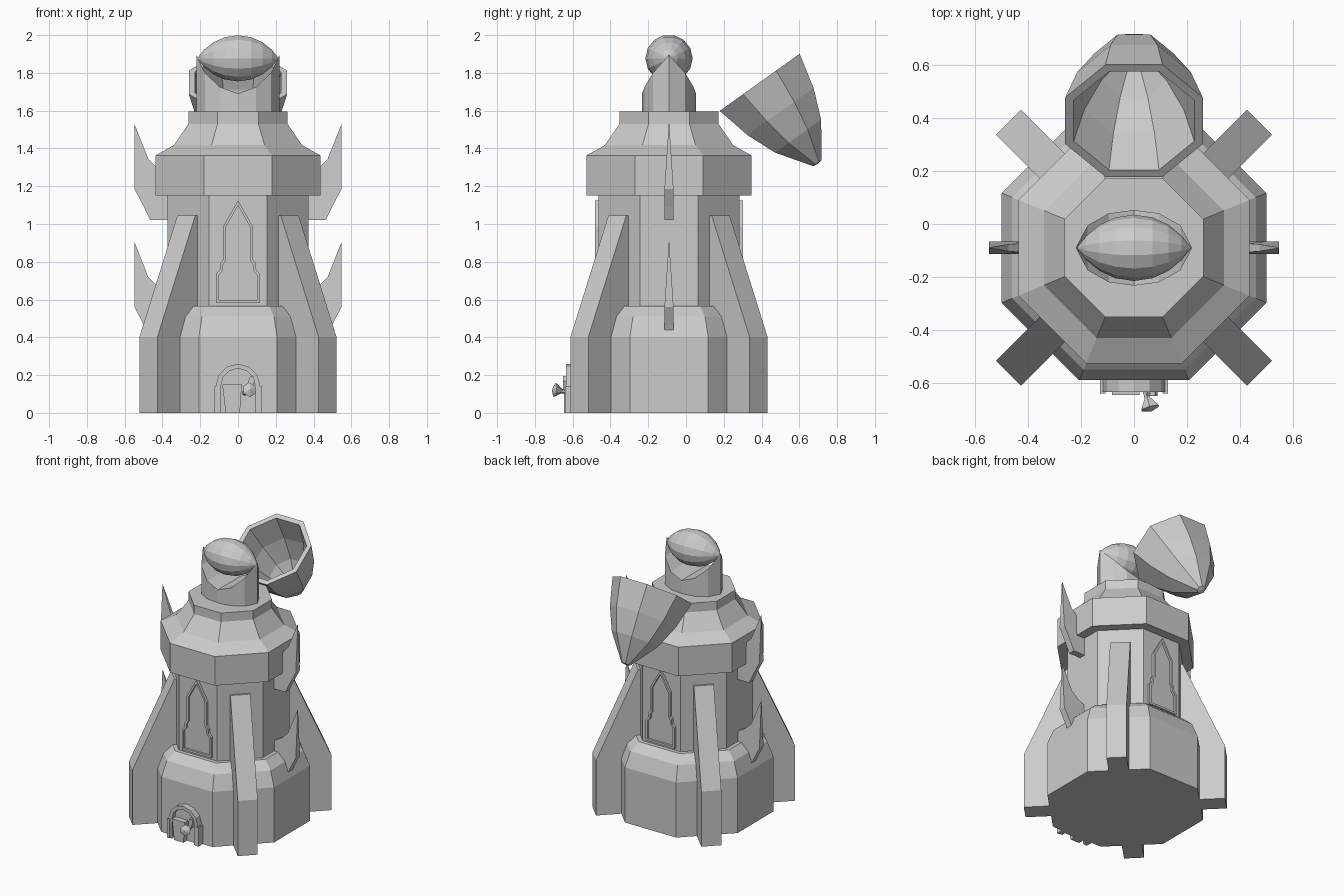
import bpy, bmesh
from math import pi, cos, sin, radians
from mathutils import Matrix, Vector

if "Cube" in bpy.data.objects:
    bpy.data.objects.remove(bpy.data.objects["Cube"])

CY = -0.09  # y of the tower axis


def finish(name, bm, mat=Matrix()):
    bmesh.ops.remove_doubles(bm, verts=bm.verts, dist=1e-5)
    bmesh.ops.recalc_face_normals(bm, faces=bm.faces)
    bm.transform(mat)
    me = bpy.data.meshes.new(name)
    bm.to_mesh(me)
    bm.free()
    ob = bpy.data.objects.new(name, me)
    bpy.context.collection.objects.link(ob)
    return ob


def lathe(name, profile, n=8, mat=Matrix()):
    """Revolve (apothem, z) points into an n-sided faceted solid."""
    bm = bmesh.new()
    rings = []
    for r, z in profile:
        k = r / cos(pi / n)
        rings.append([bm.verts.new((k * cos(2 * pi * (i + .5) / n), k * sin(2 * pi * (i + .5) / n), z))
                      for i in range(n)])
    for a, b in zip(rings, rings[1:]):
        for i in range(n):
            j = (i + 1) % n
            bm.faces.new((a[i], a[j], b[j], b[i]))
    return finish(name, bm, mat)


def prism(name, pts, a, b, mat=Matrix(), taper=None):
    """Extrude an (x, z) outline between y=a and y=b; taper(z) scales the thickness."""
    bm = bmesh.new()
    t = taper or (lambda z: 1)
    A = [bm.verts.new((x, a * t(z), z)) for x, z in pts]
    B = [bm.verts.new((x, b * t(z), z)) for x, z in pts]
    bm.faces.new(A)
    bm.faces.new(B)
    for i in range(len(pts)):
        j = (i + 1) % len(pts)
        bm.faces.new((A[i], A[j], B[j], B[i]))
    return finish(name, bm, mat)


def frame(name, outer, inner, a, b, mat=Matrix(), closed=True):
    """Raised rim between two matching (x, z) outlines."""
    bm = bmesh.new()
    L = [[bm.verts.new((x, y, z)) for x, z in o]
         for o, y in ((outer, a), (outer, b), (inner, b), (inner, a))]
    n = len(outer)
    for k in range(4):
        for i in range(n if closed else n - 1):
            j = (i + 1) % n
            bm.faces.new((L[k][i], L[k][j], L[(k + 1) % 4][j], L[(k + 1) % 4][i]))
    if not closed:
        for i in (0, n - 1):
            bm.faces.new([l[i] for l in L])
    return finish(name, bm, mat)


def mirror(half):
    return half + [(-x, z) for x, z in reversed(half) if x > 1e-6]


axis = Matrix.Translation((0, CY, 0))

# Tower body: base, shaft and crown as octagonal lathes
lathe("base", [(0, 0), (.5, 0), (.5, .403), (.46, .51), (.40, .565), (0, .565)], mat=axis)
lathe("shaft", [(0, .5), (.372, .5), (.372, 1.2), (0, 1.2)], mat=axis)
lathe("crown", [(0, 1.15), (.437, 1.15), (.437, 1.363), (.34, 1.417), (.262, 1.53),
                (.262, 1.595), (0, 1.595)], mat=axis)

# Four diagonal buttresses
for k in range(4):
    prism("buttress", [(.3, 0), (.67, 0), (.67, .403), (.387, 1.045), (.3, 1.045)], -.067, .067,
          axis @ Matrix.Rotation(radians(45 + 90 * k), 4, 'Z'))

# Two tapering spikes on each side
spike = [(.33, 1.02), (.465, 1.02), (.498, 1.09), (.548, 1.185), (.548, 1.53),
         (.475, 1.345), (.43, 1.3), (.33, 1.24)]
for side in (0, pi):
    for dz in (0, -.625):
        prism("side_spike", spike, -.024, .024,
              axis @ Matrix.Translation((0, 0, dz)) @ Matrix.Rotation(side, 4, 'Z'),
              lambda z: 1 if z < 1.19 else max(.05, (1.53 - z) / .34))

# Stepped pointed windows, front and back
win = mirror([(.117, .583), (.117, .735), (.095, .76), (.095, .79), (.08, .81), (.08, .985), (0, 1.125)])
win_in = mirror([(.103, .598), (.103, .728), (.081, .752), (.081, .783), (.066, .803), (.066, .98), (0, 1.098)])
for side in (0, pi):
    m = axis @ Matrix.Rotation(side, 4, 'Z')
    frame("window_frame", win, win_in, -.36, -.391, m)
    prism("window_pane", win_in, -.36, -.376, m)

# Eye housing: lens-shaped collar with a scooped top
sect = [(-.22, 0, 1.895), (-.175, .085, 1.80), (-.095, .13, 1.725), (0, .143, 1.69),
        (.095, .13, 1.725), (.175, .085, 1.80), (.22, 0, 1.895)]
bm = bmesh.new()
rows = [[bm.verts.new(p) for p in ((x, -y, 1.58), (x, -y, z), (x, y, z), (x, y, 1.58))] for x, y, z in sect]
bmesh_pairs = list(zip(rows, rows[1:]))
for a, b in bmesh_pairs:
    for k in range(4):
        j = (k + 1) % 4
        vs = [a[k], a[j], b[j], b[k]]
        bm.faces.new(vs)
bmesh.ops.dissolve_degenerate(bm, dist=1e-5, edges=bm.edges)
finish("eye_housing", bm, axis)

# Almond-shaped eye lying along x
lathe("eye", [(0, -.216), (.045, -.18), (.085, -.13), (.112, -.07), (.122, 0), (.112, .07),
              (.085, .13), (.045, .18), (0, .216)], 14,
      Matrix.Translation((0, CY, 1.877)) @ Matrix.Rotation(pi / 2, 4, 'Y'))

# Hollow lid tipped open behind the eye
lathe("open_lid", [(0, .53), (.028, .525), (.15, .35), (.215, .19), (.26, 0), (.228, 0),
                   (.188, .18), (.125, .33), (0, .49)], 8,
      Matrix.Translation((0, .39, 1.75)) @ Matrix.Rotation(pi + .62, 4, 'X'))

# Arched doorway with door leaf, jambs and flared knocker
def arch(r, top):
    zs = top - r
    return [(r, 0)] + [(r * cos(pi * i / 6), zs + r * sin(pi * i / 6)) for i in range(7)] + [(-r, 0)]


frame("door_arch", arch(.118, .26), arch(.09, .235), -.57, -.635, closed=False)
prism("door_panel", arch(.1, .24), -.57, -.605)
prism("door_leaf", [(-.065, 0), (.01, 0), (.02, .15), (-.083, .15)], -.59, -.645)
for s in (-1, 1):
    prism("door_jamb", [(s * .108, 0), (s * .128, 0), (s * .128, .14), (s * .108, .14)], -.57, -.64)

d = Vector((.03, -.11, .02))
knob = Matrix.Translation((.035, -.6, .105)) @ d.to_track_quat('Z', 'Y').to_matrix().to_4x4()
lathe("door_knocker", [(0, 0), (.012, 0), (.01, .06), (.034, .1), (0, .115)], 6, knob)
prism("knocker_hook", [(.05, .12), (.07, .12), (.088, .17), (.08, .195), (.06, .19), (.055, .165)], -.6, -.65)
